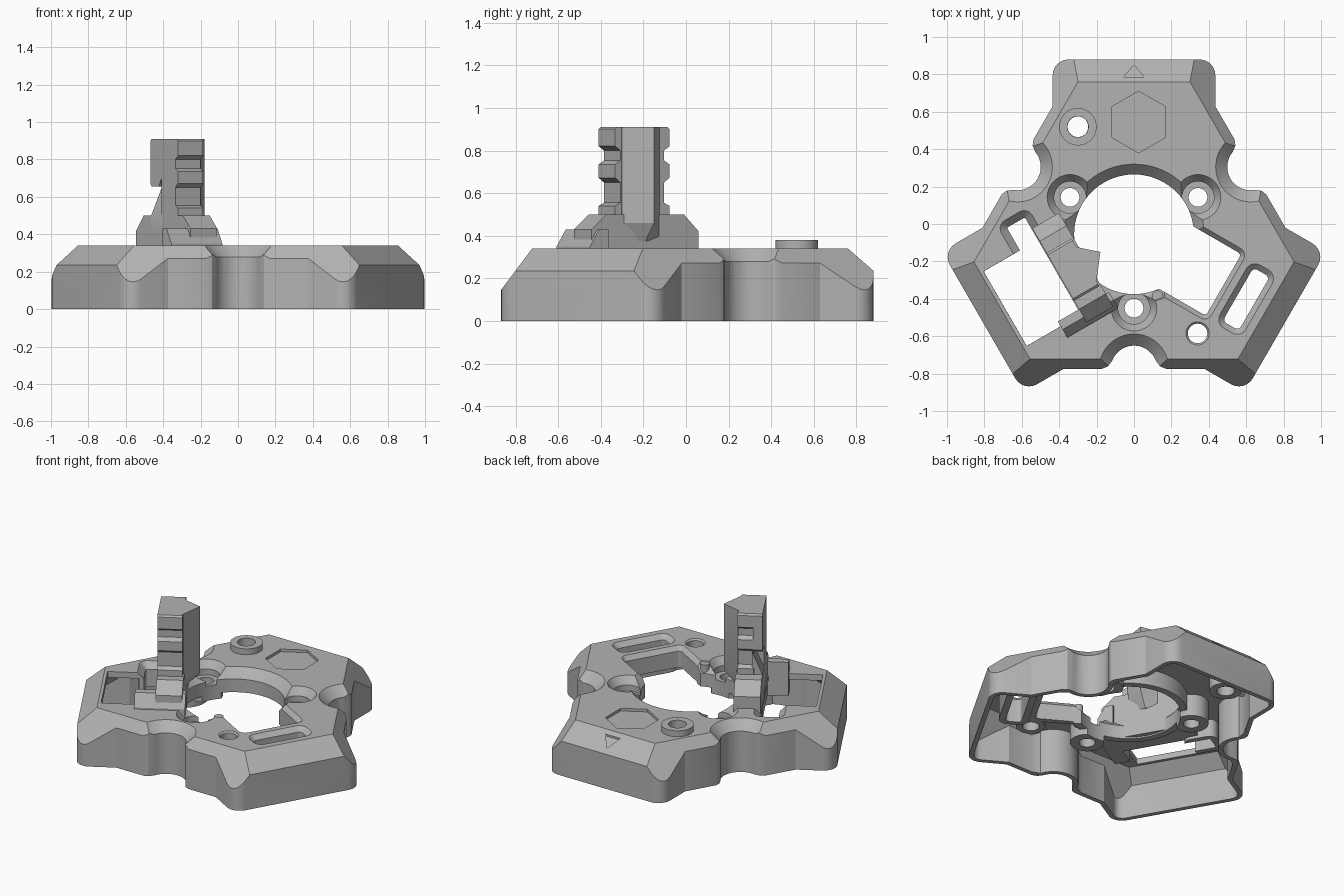
import bpy, bmesh, math
from mathutils import Vector

if "Cube" in bpy.data.objects:
    bpy.data.objects.remove(bpy.data.objects["Cube"])

CY = -0.055                      # centre of the three-fold layout
TOP, RIGHT, LEFT = 90, -30, 210  # lobe directions in degrees
grey = bpy.data.materials.new("plain grey")
grey.diffuse_color = (0.45, 0.45, 0.45, 1)
grey.use_nodes = True
grey.node_tree.nodes["Principled BSDF"].inputs["Base Color"].default_value = grey.diffuse_color


def at(lobe, d, p):
    """Plan position from distance d along a lobe and offset p across it."""
    c, s = math.cos(math.radians(lobe)), math.sin(math.radians(lobe))
    return (d * c - p * s, CY + d * s + p * c)


def make(name, bm):
    bmesh.ops.recalc_face_normals(bm, faces=bm.faces[:])
    me = bpy.data.meshes.new(name)
    bm.to_mesh(me)
    bm.free()
    me.materials.append(grey)
    ob = bpy.data.objects.new(name, me)
    bpy.context.collection.objects.link(ob)
    return ob


def loft(name, rings):
    """Solid through a list of 3D rings with equal point counts."""
    bm = bmesh.new()
    vs = [[bm.verts.new(p) for p in r] for r in rings]
    n = len(vs[0])
    for a, b in zip(vs, vs[1:]):
        for i in range(n):
            bm.faces.new((a[i], a[(i + 1) % n], b[(i + 1) % n], b[i]))
    bm.faces.new(vs[0][::-1])
    bm.faces.new(vs[-1])
    return make(name, bm)


def stack(name, levels):
    """Loft of plan outlines: [(outline, z), ...]."""
    return loft(name, [[(x, y, z) for x, y in pts] for pts, z in levels])


def circle(c, r, n=48):
    return [(c[0] + r * math.cos(2 * math.pi * i / n), c[1] + r * math.sin(2 * math.pi * i / n)) for i in range(n)]


def rrect(lobe, d0, d1, p0, p1, r, g=0.0):
    """Rounded rectangle in a lobe frame, grown by g."""
    d0, d1, p0, p1, r = d0 - g, d1 + g, p0 - g, p1 + g, r + g
    out = []
    for k, (d, p) in enumerate([(d1 - r, p1 - r), (d0 + r, p1 - r), (d0 + r, p0 + r), (d1 - r, p0 + r)]):
        for i in range(6):
            a = math.radians(90 * k + 18 * i)
            out.append(at(lobe, d + r * math.cos(a), p + r * math.sin(a)))
    return out


def across(name, prof, d0, d1):
    """Extrude a (p, z) profile along the left lobe from d0 to d1."""
    return loft(name, [[(*at(LEFT, d, p), z) for p, z in prof] for d in (d0, d1)])


def boolean(ob, tool, op='DIFFERENCE'):
    m = ob.modifiers.new("b", 'BOOLEAN')
    m.object, m.operation, m.solver = tool, op, 'EXACT'
    deps = bpy.context.evaluated_depsgraph_get()
    me = bpy.data.meshes.new_from_object(ob.evaluated_get(deps))
    ob.modifiers.clear()
    ob.data = me
    bpy.data.objects.remove(tool)


def outline(o):
    """Three-lobed outline with scalloped sides, inset by o."""
    pts = []
    for lobe in (TOP, LEFT, RIGHT):
        x, y, r = 0.435 - o, 0.935 - o, 0.085 - o
        for k, s in ((0, -1), (1, 1)):                 # rounded end corners
            for i in range(7):
                a = math.radians(90 * k - 90 + 15 * i)
                pts.append(at(lobe, y - r + r * math.cos(a), s * (x - r) + r * math.sin(a)))
        u = 0.719 - o
        pts.append(at(lobe, (u - 0.866 * x) / 0.5, x))
        q, m = 0.125 + o, lobe + 60                    # scallop
        arc = [(u, -0.17 - o), (u - 0.012, -0.14 - o)]
        arc += [(0.72 - q * math.cos(math.radians(t)), q * math.sin(math.radians(t))) for t in range(-70, 71, 10)]
        arc += [(u - 0.012, 0.14 + o), (u, 0.17 + o)]
        pts += [at(m, d, p) for d, p in arc]
        pts.append(at(lobe + 120, (u - 0.866 * x) / 0.5, -x))
    return pts


def hull(o, top):
    """Convex block bounded by the sloping chamfer planes, inset by o."""
    bm = bmesh.new()
    bmesh.ops.create_cube(bm, size=4)
    planes = [((0, 0, top), Vector((0, 0, 1)))]
    for lobe in (TOP, LEFT, RIGHT):
        for ang, d, slope in ((lobe, 0.815, 0.875), (lobe + 60, 0.667, 1.33)):
            a = math.radians(ang)
            n = Vector((slope * math.cos(a), slope * math.sin(a), 1)).normalized()
            planes.append((Vector((*at(ang, d, 0), 0.34)) - n * o, n))
    for co, n in planes:
        bmesh.ops.bisect_plane(bm, geom=bm.verts[:] + bm.edges[:] + bm.faces[:], plane_co=co, plane_no=n, clear_outer=True)
        bmesh.ops.holes_fill(bm, edges=bm.edges[:], sides=0)
    return make("hull", bm)


# hollow shell
shell = stack("shell_cover", [(outline(0), 0), (outline(0), 0.5)])
boolean(shell, hull(0, 0.34), 'INTERSECT')
cavity = stack("cavity", [(outline(0.03), -0.2), (outline(0.03), 0.5)])
boolean(cavity, hull(0.03, 0.30), 'INTERSECT')
boolean(shell, cavity)

# added walls and bosses under and on the top plate
C = (0, CY)
bosses = [at(a, 0.395, 0) for a in (30, 150, 270)]
adds = [[(circle(C, 0.365, 72), 0.19), (circle(C, 0.365, 72), 0.32)]]
adds += [[(circle(b, 0.105), 0.15), (circle(b, 0.105), 0.325)] for b in bosses]
ring, small = (-0.3, 0.52), (0.34, -0.585)
adds += [[(circle(ring, 0.1), 0.2), (circle(ring, 0.1), 0.38)],
         [(circle(small, 0.09), 0.2), (circle(small, 0.09), 0.32)]]
for args, z in (((RIGHT, 0.22, 0.59, -0.22, 0.23, 0.04), 0.2),
                ((RIGHT, 0.60, 0.785, -0.2, 0.2, 0.06), 0.15),
                ((LEFT, 0.425, 0.605, -0.41, -0.2, 0.05), 0.18)):
    adds.append([(rrect(*args), z), (rrect(*args), 0.325)])
for levels in adds:
    boolean(shell, stack("add", levels), 'UNION')


# holes, recesses and chamfers
def hole(fn, grow, depth):
    """Through hole whose top edge is chamfered; fn(g) gives a grown outline."""
    return [(fn(0), -0.1), (fn(0), 0.34 - depth), (fn(grow), 0.34), (fn(grow), 0.5)]


cuts = [hole(lambda g: circle(C, 0.32 + g, 72), 0.055, 0.06),
        hole(lambda g: rrect(RIGHT, 0.2, 0.55, -0.185, 0.195, 0.02, g), 0.025, 0.03),
        hole(lambda g: rrect(RIGHT, 0.642, 0.742, -0.165, 0.165, 0.025, g), 0.03, 0.03),
        hole(lambda g: rrect(LEFT, 0.46, 0.571, -0.37, -0.1, 0.01, g), 0.04, 0.04),
        hole(lambda g: rrect(LEFT, 0.46, 0.795, -0.23, 0.23, 0.006, g), 0.0005, 0.01),
        hole(lambda g: circle(ring, 0.055 + g), 0.001, 0.03),
        hole(lambda g: circle(small, 0.052 + g), 0.01, 0.01)]
for b in bosses:
    cuts.append([(circle(b, 0.05), -0.1), (circle(b, 0.05), 0.5)])
    cuts.append([(circle(b, 0.085), 0.25), (circle(b, 0.085), 0.29), (circle(b, 0.122), 0.34), (circle(b, 0.122), 0.5)])
for a in (30, 150, 270):
    s = at(a, 0.72, 0)
    cuts.append([(circle(s, 0.125), 0.278), (circle(s, 0.187), 0.34), (circle(s, 0.2), 0.353)])
hexagon = [(0.025 + 0.165 * math.sin(math.radians(60 * i)), 0.545 + 0.165 * math.cos(math.radians(60 * i))) for i in range(6)]
cuts.append([(hexagon, 0.322), (hexagon, 0.5)])
for levels in cuts:
    boolean(shell, stack("cut", levels))

# triangular direction mark pressed into the end chamfer
tri = [(-0.055, 0.785), (0.055, 0.785), (0, 0.85)]
boolean(shell, loft("mark", [[(x, y, 0.34 - 0.875 * (y - 0.76) + h) for x, y in tri] for h in (-0.012, 0.1)]))

# small peg at the edge of the opening
peg = stack("edge_peg", [(circle((0.125, -0.385), 0.03, 24), 0.2), (circle((0.125, -0.385), 0.03, 24), 0.335)])

# foot of the post
foot = across("post_foot", [(-0.30, 0.2), (-0.30, 0.42), (-0.22, 0.50), (0.2, 0.50), (0.28, 0.43), (0.28, 0.2)], 0.29, 0.455)
wing = across("foot_wing", [(0.20, 0.2), (0.20, 0.43), (0.25, 0.43), (0.30, 0.35), (0.30, 0.2)], 0.27, 0.585)

# ribbed post: half profile is mirrored for the two edges
rib = [(0.1475, 0.48), (0.1475, 0.54), (0.118, 0.555), (0.118, 0.65), (0.1475, 0.672), (0.1475, 0.735), (0.118, 0.753),
       (0.118, 0.80), (0.1475, 0.82), (0.1475, 0.90), (0.135, 0.91)]
across("post_front_rib", [(-0.03, 0.4), (0.118, 0.4), (0.118, 0.46)] + rib + [(-0.03, 0.91)], 0.30, 0.455)
across("post_rear_rib", [(-0.03, 0.4), (-0.118, 0.4), (-0.118, 0.46)] + [(-p, z) for p, z in rib] + [(-0.03, 0.91)], 0.30, 0.40)
across("post_back_plate", [(-0.03, 0.70), (-0.06, 0.655), (-0.135, 0.655), (-0.1475, 0.67), (-0.1475, 0.90), (-0.135, 0.91), (-0.03, 0.91)], 0.395, 0.455)
loft("post_gusset", [[(*at(LEFT, d, p), z) for d, z in ((0.39, 0.65), (0.39, 0.4), (0.455, 0.4), (0.455, 0.5))] for p in (-0.14, -0.02)])

# wedge along the inner face of the post, undercut at its base
loft("post_wedge", [[(*at(LEFT, d, p), z) for d, p in ((0.32, -0.112), (tip, -0.008), (edge, 0.112), (0.32, 0.112))]
                    for tip, edge, z in ((0.285, 0.30, 0.375), (0.203, 0.296, 0.46), (0.203, 0.296, 0.91))])

# smooth the round walls, keep the edges sharp
for ob in bpy.context.scene.objects:
    ob.select_set(True)
bpy.context.view_layer.objects.active = shell
bpy.ops.object.shade_smooth_by_angle(angle=math.radians(25))
